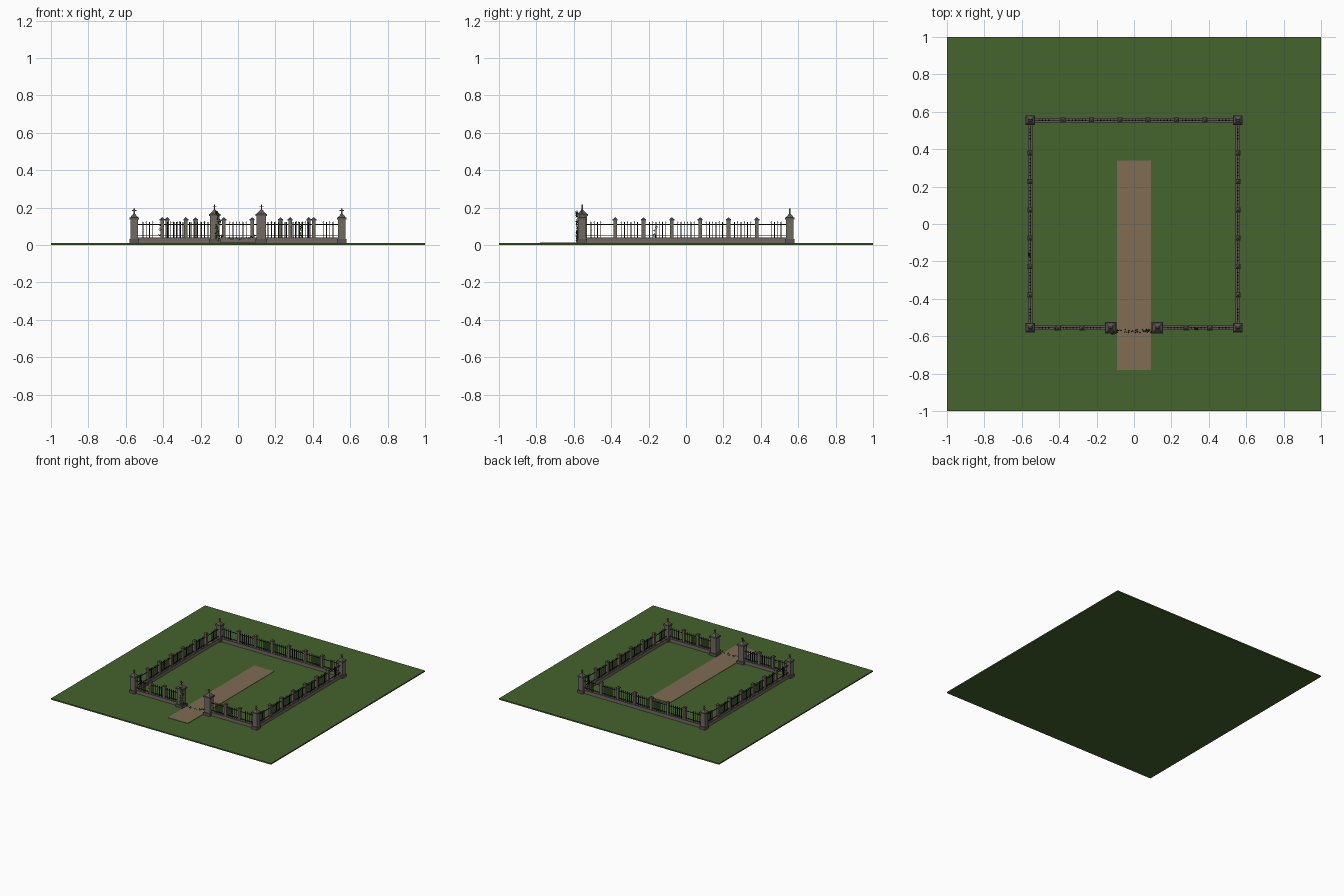
import bpy, bmesh, math, random
from mathutils import Matrix, Vector

if "Cube" in bpy.data.objects:
    bpy.data.objects.remove(bpy.data.objects["Cube"])
random.seed(4)

def material(name, rgb):
    m = bpy.data.materials.new(name)
    m.diffuse_color = (*rgb, 1)
    m.use_nodes = True
    m.node_tree.nodes["Principled BSDF"].inputs["Base Color"].default_value = m.diffuse_color
    return m

GRASS = material("grass green", (0.060, 0.125, 0.026))
DIRT = material("dirt path", (0.215, 0.150, 0.088))
STONE = material("grey stone", (0.165, 0.145, 0.118))
TRIM = material("dark stone", (0.105, 0.094, 0.084))
IRON = material("black iron", (0.016, 0.016, 0.018))
LEAF = material("ivy green", (0.030, 0.065, 0.020))

parts = {}
def part(name, mat):
    if name not in parts:
        parts[name] = (bmesh.new(), mat)
    return parts[name][0]

def box(bm, x, y, z0, z1, sx, sy):
    bmesh.ops.create_cube(bm, size=1, matrix=Matrix.Translation((x, y, (z0 + z1) / 2))
                          @ Matrix.Diagonal((sx, sy, z1 - z0, 1)))

def pyramid(bm, x, y, z0, z1, w0, w1=0.0):
    # four-sided cone aligned with the axes
    r = math.sqrt(0.5)
    bmesh.ops.create_cone(bm, cap_ends=True, segments=4, radius1=w0 * r, radius2=w1 * r, depth=z1 - z0,
                          matrix=Matrix.Translation((x, y, (z0 + z1) / 2)) @ Matrix.Rotation(math.pi / 4, 4, 'Z'))

G = 0.01     # top of the lawn
E = 0.555    # fence line
GX = 0.125   # gate pillar position

# lawn and path
box(part("lawn", GRASS), 0, 0, 0, G, 2, 2)
box(part("path", DIRT), 0, -0.22, G - 0.002, G + 0.003, 0.18, 1.12)

# large pillars: plinth, shaft, slab, pyramid roof, cross finial
def pillar(name, x, y, w, h):
    s, t = part(name + "_shafts", STONE), part(name + "_caps", TRIM)
    box(t, x, y, G, G + 0.022, w + 0.012, w + 0.012)
    box(s, x, y, G, h, w, w)
    box(t, x, y, h, h + 0.01, w + 0.012, w + 0.012)
    top = h + 0.01 + w * 0.5
    pyramid(t, x, y, h + 0.01, top, w + 0.004, 0.008)
    f = part(name + "_finials", TRIM)
    box(f, x, y, top - 0.004, top + 0.028, 0.006, 0.006)
    box(f, x, y, top + 0.015, top + 0.020, 0.022, 0.006)

for sx in (-1, 1):
    for sy in (-1, 1):
        pillar("corner_pillar", sx * E, sy * E, 0.040, 0.137)
    pillar("gate_pillar", sx * GX, -E, 0.050, 0.155)

# one straight fence run along an axis, with wall, rails, small posts and bars
def run(axis, fixed, a, b, posts, bars):
    def put(bm, t, z0, z1, along, across):
        if axis == 'x':
            box(bm, t, fixed, z0, z1, along, across)
        else:
            box(bm, fixed, t, z0, z1, across, along)
    mid, ln = (a + b) / 2, abs(b - a)
    put(part("low_wall", STONE), mid, G, 0.034, ln, 0.020)
    put(part("wall_coping", TRIM), mid, 0.034, 0.040, ln, 0.025)
    rails = part("fence_rails", IRON)
    for z in (0.050, 0.108):
        put(rails, mid, z, z + 0.004, ln, 0.004)
    for t in posts:
        x, y = (t, fixed) if axis == 'x' else (fixed, t)
        put(part("small_posts", STONE), t, G, 0.132, 0.020, 0.020)
        put(part("small_post_caps", TRIM), t, 0.132, 0.138, 0.027, 0.027)
        pyramid(part("small_post_caps", TRIM), x, y, 0.138, 0.149, 0.024)
    for t in bars:
        put(part("fence_bars", IRON), t, 0.038, 0.118, 0.004, 0.004)
        x, y = (t, fixed) if axis == 'x' else (fixed, t)
        pyramid(part("bar_tips", IRON), x, y, 0.118, 0.128, 0.006)

STEP = 0.0175
BAY = 1.06 / 7
side_posts = [(i - 2.5) * BAY for i in range(6)]
side_bars = [(i - 2) * BAY + (k - 2.5) * STEP for i in range(5) for k in range(6)]
side_bars += [s * (0.482 + (k - 1.5) * STEP) for s in (-1, 1) for k in range(4)]
run('x', E, -0.535, 0.535, side_posts, side_bars)
for s in (-1, 1):
    run('y', s * E, -0.535, 0.535, side_posts, side_bars)
    front_bars = [s * (c + (k - 2) * STEP) for c in (0.216, 0.342) for k in range(5)]
    front_bars += [s * (0.482 + (k - 1.5) * STEP) for k in range(4)]
    run('x', -E, s * 0.148, s * 0.535, [s * 0.279, s * 0.405], front_bars)

# ivy: small folded leaves scattered along a path
def ivy(name, path, count, spread, size=0.007):
    bm = part(name, LEAF)
    for i in range(count):
        u = random.random() * (len(path) - 1)
        k = min(int(u), len(path) - 2)
        p = Vector(path[k]).lerp(Vector(path[k + 1]), u - k)
        p += Vector([random.uniform(-d, d) for d in spread])
        rot = Matrix.Rotation(random.uniform(0, 6.28), 3, 'Z') @ Matrix.Rotation(random.uniform(0.3, 1.5), 3, 'X')
        s = size * random.uniform(0.7, 1.2)
        corners = ((0, -s, 0), (s * 0.6, 0, s * 0.2), (0, s, 0), (-s * 0.6, 0, s * 0.2))
        v = [bm.verts.new(p + rot @ Vector(c)) for c in corners]
        bm.faces.new((v[0], v[1], v[2]))
        bm.faces.new((v[0], v[2], v[3]))

ivy("gate_pillar_ivy", [(-0.105, -0.583, 0.02), (-0.115, -0.583, 0.08), (-0.100, -0.583, 0.13),
                        (-0.115, -0.585, 0.185)], 90, (0.010, 0.004, 0.004))
ivy("gate_ground_ivy", [(-0.10, -0.572, 0.050), (-0.04, -0.572, 0.034), (0.04, -0.572, 0.034),
                        (0.10, -0.572, 0.050)], 55, (0.004, 0.008, 0.006), 0.006)
ivy("front_fence_ivy", [(0.33, -0.562, 0.04), (0.337, -0.562, 0.115)], 22, (0.007, 0.006, 0.004), 0.006)
ivy("front_fence_ivy", [(-0.42, -0.562, 0.04), (-0.415, -0.562, 0.115)], 14, (0.007, 0.006, 0.004), 0.005)
ivy("side_fence_ivy", [(-0.560, -0.17, 0.04), (-0.560, -0.16, 0.115)], 22, (0.006, 0.007, 0.004), 0.006)

# turn every collected mesh into an object
for name, (bm, mat) in parts.items():
    me = bpy.data.meshes.new(name)
    bm.to_mesh(me)
    bm.free()
    me.materials.append(mat)
    bpy.context.collection.objects.link(bpy.data.objects.new(name, me))
